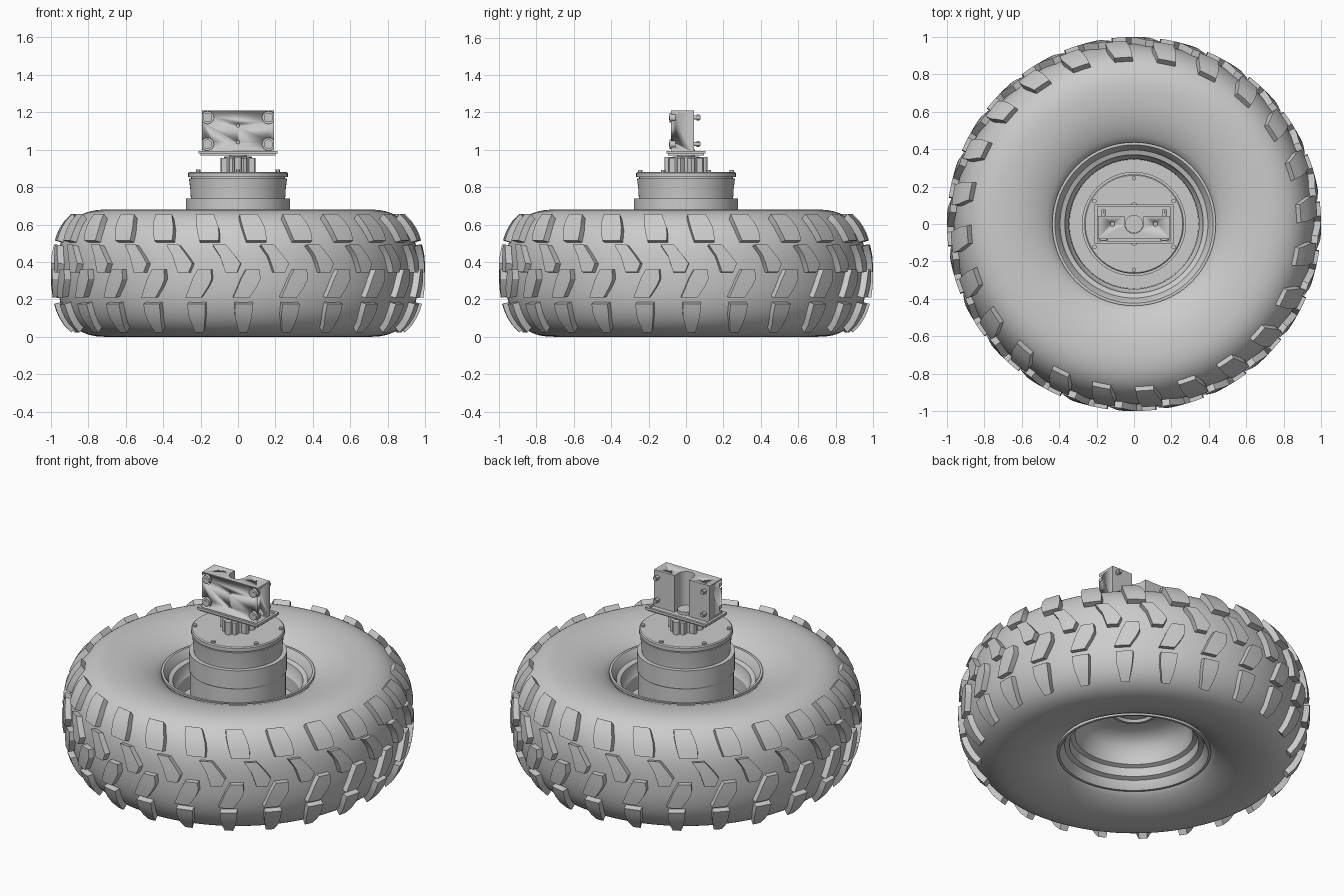
import bpy, bmesh, math
from math import sin, cos, pi, radians
from mathutils import Matrix, Vector

if "Cube" in bpy.data.objects:
    bpy.data.objects.remove(bpy.data.objects["Cube"])

MID, HALF = 0.34, 0.34      # tire centre height and half width


def finish(name, bm, angle=30):
    """Turn a bmesh into a named, smooth-shaded object."""
    bmesh.ops.remove_doubles(bm, verts=bm.verts, dist=1e-5)
    bmesh.ops.recalc_face_normals(bm, faces=bm.faces)
    me = bpy.data.meshes.new(name)
    bm.to_mesh(me)
    bm.free()
    ob = bpy.data.objects.new(name, me)
    bpy.context.collection.objects.link(ob)
    bpy.ops.object.select_all(action='DESELECT')
    ob.select_set(True)
    bpy.context.view_layer.objects.active = ob
    bpy.ops.object.shade_smooth_by_angle(angle=radians(angle))
    return ob


def lathe(name, profile, closed=False, steps=96, angle=30):
    """Revolve (radius, z) points about the z axis."""
    bm = bmesh.new()
    vs = [bm.verts.new((r, 0, z)) for r, z in profile]
    es = [bm.edges.new(p) for p in zip(vs, vs[1:])]
    if closed:
        es.append(bm.edges.new((vs[-1], vs[0])))
    bmesh.ops.spin(bm, geom=vs + es, cent=(0, 0, 0), axis=(0, 0, 1),
                   angle=2 * pi, steps=steps)
    bmesh.ops.dissolve_degenerate(bm, dist=1e-6, edges=bm.edges)
    return finish(name, bm, angle)


def add_prism(bm, pts, z0, z1):
    """Extrude a flat (x, y) outline from z0 to z1."""
    f = bm.faces.new([bm.verts.new((x, y, z0)) for x, y in pts])
    ext = bmesh.ops.extrude_face_region(bm, geom=[f])
    for v in ext['geom']:
        if isinstance(v, bmesh.types.BMVert):
            v.co.z = z1


def add_rod(bm, x, z, r, y0, y1, sides=20):
    """Cylinder lying along y."""
    m = Matrix.Translation((x, (y0 + y1) / 2, z)) @ Matrix.Rotation(pi / 2, 4, 'X')
    bmesh.ops.create_cone(bm, cap_ends=True, segments=sides, radius1=r,
                          radius2=r, depth=abs(y1 - y0), matrix=m)


def add_post(bm, x, y, r, z0, z1, sides=16):
    """Upright cylinder."""
    bmesh.ops.create_cone(bm, cap_ends=True, segments=sides, radius1=r, radius2=r,
                          depth=z1 - z0, matrix=Matrix.Translation((x, y, (z0 + z1) / 2)))


def add_box(bm, x0, x1, y0, y1, z0, z1):
    add_prism(bm, [(x0, y0), (x1, y0), (x1, y1), (x0, y1)], z0, z1)


# Tire carcass
def crown(z):
    t = min(1, abs(z - MID) / HALF)
    return 0.70 + 0.265 * (1 - t ** 2.5) ** 0.4


outer = []
for i in range(41):
    t = -cos(pi * i / 40)
    t = math.copysign(abs(t) ** 0.8, t)
    z = MID + HALF * t
    outer.append((crown(z), z))
wall = [(0.64, 0.676), (0.58, 0.665), (0.52, 0.645), (0.47, 0.62), (0.437, 0.595), (0.42, 0.56)]
lathe("tire", [(r, 2 * MID - z) for r, z in reversed(wall)] + outer + wall,
      closed=True, steps=120, angle=50)

# Tread blocks: rows of (z, left offset, right offset) around the circumference
rows_by_name = {
    "upper_shoulder_tread": [(.63, .005, .12), (.60, .012, .14), (.57, .022, .155),
                             (.54, .032, .16), (.505, .045, .16)],
    "upper_centre_tread": [(.485, .12, .20), (.43, .16, .25), (.39, .175, .28),
                           (.345, .19, .26)],
    "lower_centre_tread": [(.36, .04, .12), (.31, .012, .125), (.27, -.005, .105),
                           (.215, -.03, .065)],
    "lower_shoulder_tread": [(.185, -.02, .085), (.15, -.022, .084), (.12, -.02, .08),
                             (.085, -.01, .072), (.05, .0, .06)],
}


def tread_point(z, x, h):
    e = 0.002
    slope = (crown(z + e) - crown(z - e)) / (2 * e)
    n = Vector((1, -slope)).normalized()
    r = crown(z) + n.x * h
    return (r * sin(x), -r * cos(x), z + n.y * h)


for name, rows in rows_by_name.items():
    bm = bmesh.new()
    for k in range(24):
        a = k * 2 * pi / 24
        rings = []
        for z, x0, x1 in rows:
            rings.append([bm.verts.new(tread_point(z, a + x, h)) for x, h in
                          ((x0, -.015), (x0 + .004, .035), ((x0 + x1) / 2, .035),
                           (x1 - .004, .035), (x1, -.015))])
        for p, q in zip(rings, rings[1:]):
            for i in range(5):
                j = (i + 1) % 5
                bm.faces.new((p[i], p[j], q[j], q[i]))
        bm.faces.new(rings[0])
        bm.faces.new(rings[-1])
    finish(name, bm, 25)

# Wheel rim: upper side, dished web, lower bowl, then barrel back to the lip
lathe("rim", [(.437, .59), (.437, .61), (.423, .61), (.408, .59), (.395, .56), (.37, .55),
              (.363, .50), (.348, .48), (.345, .40), (0, .40), (0, .355), (.11, .355),
              (.12, .34), (.135, .34), (.14, .355), (.22, .345), (.27, .325), (.305, .29),
              (.325, .24), (.335, .19), (.36, .18), (.368, .13), (.395, .12),
              (.408, .09), (.423, .07), (.437, .07), (.437, .09), (.41, .14), (.38, .20),
              (.38, .48), (.41, .54)], closed=True)

# Motor housing with lid
lathe("motor_housing", [(0, .40), (.272, .40), (.272, .62), (.278, .63), (.278, .74), (.252, .74),
                        (.255, .79), (.262, .845), (.25, .845), (.25, .853), (.266, .853),
                        (.266, .875), (.26, .881), (0, .881)])
bm = bmesh.new()
for k in range(6):
    a = radians(30 + 60 * k)
    add_post(bm, .245 * cos(a), .245 * sin(a), .012, .87, .893, 12)
finish("lid_bolts", bm)

# Lobed collar and steering neck
bm = bmesh.new()
lobes = []
for k in range(64):
    a = 2 * pi * k / 64
    r = .087 + .015 * max(-.8, min(.8, 1.6 * sin(8 * a - 1.5 * pi + pi)))
    lobes.append((r * cos(a), r * sin(a)))
add_prism(bm, lobes, .88, .955)
for s in (-1, 1):
    add_post(bm, 0, s * .095, .02, .88, .96)
finish("lobed_collar", bm)
lathe("steering_neck", [(0, .95), (.075, .95), (.075, .962), (.048, .965),
                        (.048, 1.0), (0, 1.0)], steps=40)

# Mounting plate with raised border
bm = bmesh.new()
add_box(bm, -.20, .20, -.095, .095, .970, .981)
for s in (-1, 1):
    add_box(bm, -.21, .21, *sorted((s * .105, s * .09)), .979, .994)
    add_box(bm, *sorted((s * .21, s * .195)), -.105, .105, .979, .994)
finish("mounting_plate", bm)

# Clamp block with a round-bottomed channel at the back
X, Y0, Y1, R = .193, -.08, .042, .05
arc = [(R * cos(a), R * sin(a)) for a in (-pi * i / 16 for i in range(17))]
bm = bmesh.new()
add_prism(bm, [(X, Y1), (R, Y1)] + arc + [(-R, Y1), (-X, Y1), (-X, Y0), (X, Y0)], .98, 1.21)
block = finish("clamp_block", bm)

corners = [(sx * .163, z) for sx in (-1, 1) for z in (1.03, 1.172)]
bm = bmesh.new()
for x, z in corners:
    add_rod(bm, x, z, .034, -.12, -.055, 24)
for z in (1.04, 1.13):
    add_rod(bm, 0, z, .009, -.12, -.065, 12)
for sx in (-1, 1):
    add_post(bm, sx * .115, .0, .012, 1.18, 1.25)
cutter = finish("hole_cutter", bm)
cutter.hide_render = True
mod = block.modifiers.new("holes", 'BOOLEAN')
mod.operation = 'DIFFERENCE'
mod.solver = 'EXACT'
mod.object = cutter
bpy.context.view_layer.objects.active = block
bpy.ops.object.modifier_apply(modifier=mod.name)
bpy.data.objects.remove(cutter)

# Clamp bolts: washer, socket head with recess, threaded end with nut
bm = bmesh.new()
for x, z in corners:
    add_rod(bm, x, z, .030, -.062, -.054)
    add_rod(bm, x, z, .025, -.088, -.06)
    add_rod(bm, x, z, .012, -.091, -.08, 6)
    add_rod(bm, x, z, .011, .04, .078, 14)
    add_rod(bm, x, z, .016, .055, .073, 6)
finish("clamp_bolts", bm)
